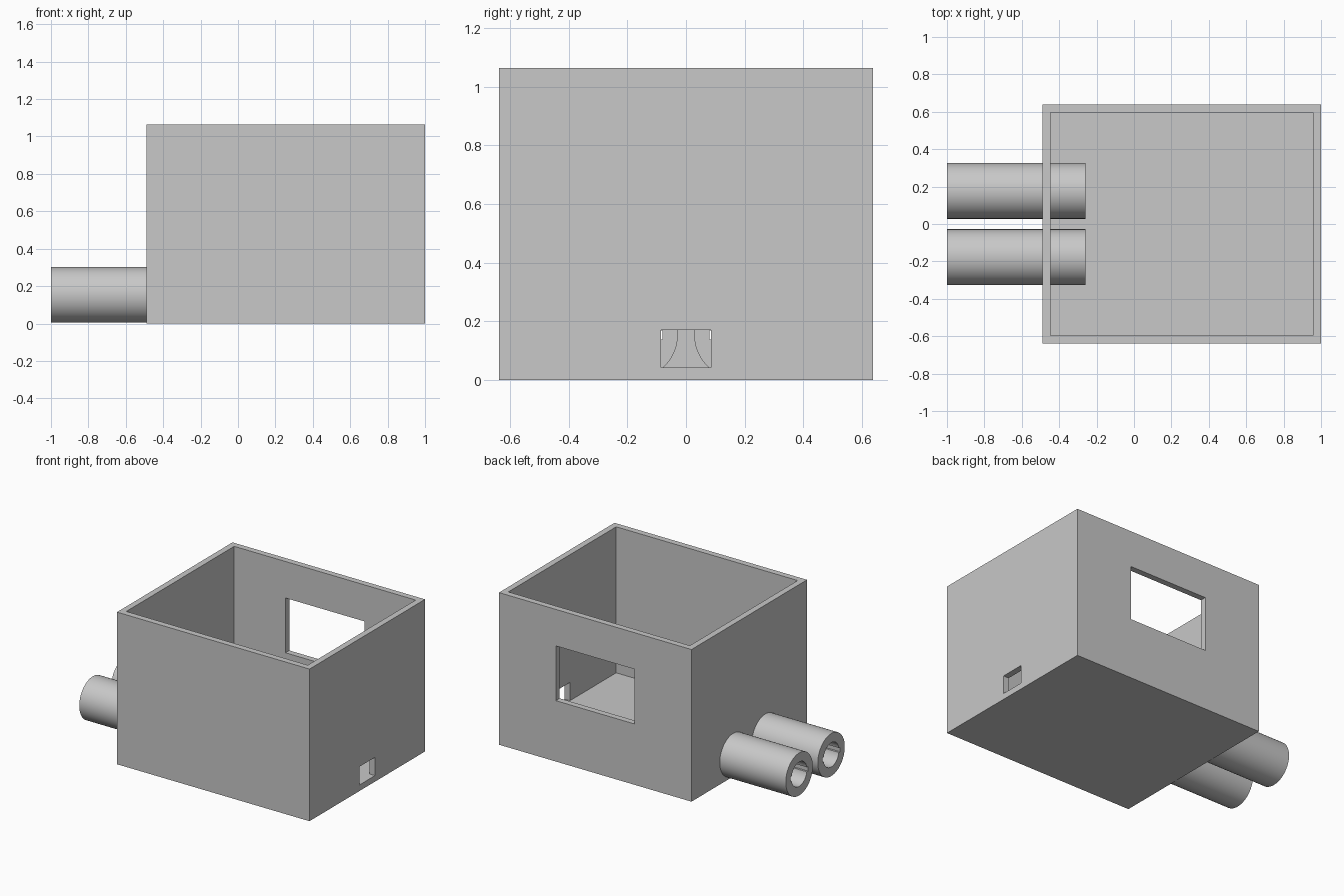
import bpy, bmesh, math
from mathutils import Matrix, Vector

cube = bpy.data.objects.get("Cube")
if cube:
    bpy.data.objects.remove(cube, do_unlink=True)

gray = bpy.data.materials.new("plain_gray")
gray.use_nodes = True
gray.diffuse_color = (0.58, 0.58, 0.58, 1)
bsdf = next(n for n in gray.node_tree.nodes if n.type == 'BSDF_PRINCIPLED')
bsdf.inputs["Base Color"].default_value = gray.diffuse_color

U = 2 / 47                       # one wall thickness
X0, X1, Y, H = -1 + 12 * U, 1, 15 * U, 25 * U
TUBE_R, BORE_R, TUBE_Y, TUBE_Z = 3.5 * U, 2 * U, 0.177, 0.153
TUBE_END = -0.258


def add_object(name, bm):
    mesh = bpy.data.meshes.new(name)
    bmesh.ops.recalc_face_normals(bm, faces=bm.faces)
    bm.to_mesh(mesh)
    bm.free()
    mesh.materials.append(gray)
    ob = bpy.data.objects.new(name, mesh)
    bpy.context.collection.objects.link(ob)
    return ob


def box(name, lo, hi):
    lo, hi = Vector(lo), Vector(hi)
    bm = bmesh.new()
    bmesh.ops.create_cube(bm, size=1, matrix=Matrix.Translation((lo + hi) / 2)
                          @ Matrix.Diagonal((*(hi - lo), 1)))
    return add_object(name, bm)


def rod(name, x0, x1, y, z, r):
    bm = bmesh.new()
    bmesh.ops.create_cone(bm, cap_ends=True, segments=48, radius1=r, radius2=r, depth=x1 - x0,
                          matrix=Matrix.Translation(((x0 + x1) / 2, y, z))
                          @ Matrix.Rotation(math.pi / 2, 4, 'Y'))
    return add_object(name, bm)


def activate(ob):
    bpy.ops.object.select_all(action='DESELECT')
    ob.select_set(True)
    bpy.context.view_layer.objects.active = ob


def cut(ob, cutter):
    cutter.hide_render = True
    mod = ob.modifiers.new("cut", 'BOOLEAN')
    mod.operation, mod.solver, mod.object = 'DIFFERENCE', 'EXACT', cutter
    activate(ob)
    bpy.ops.object.modifier_apply(modifier=mod.name)
    bpy.data.objects.remove(cutter, do_unlink=True)


# Open-topped housing
housing = box("housing", (X0, -Y, 0), (X1, Y, H))
cut(housing, box("cavity_cutter", (X0 + U, -Y + U, U), (X1 - U, Y - U, H + U)))
# Large window in the back wall
cx = (X0 + X1) / 2
cut(housing, box("window_cutter", (cx - 0.305, Y - 2 * U, 10 * U), (cx + 0.305, Y + U, 19 * U)))
# Small port at floor level in the left wall
cut(housing, box("port_cutter", (X1 - 2 * U, -2 * U, U), (X1 + U, 2 * U, 4 * U)))

# Twin tubes passing through the right wall, each with a keyed bore
for side, y in (("left", TUBE_Y), ("right", -TUBE_Y)):
    cut(housing, rod("bore_cutter", X0 - U, X0 + 2 * U, y, TUBE_Z, BORE_R + 0.015))
    tube = rod(side + "_tube", -1, TUBE_END, y, TUBE_Z, TUBE_R)
    cut(tube, rod("bore_cutter", -1.1, 0, y, TUBE_Z, BORE_R))
    cut(tube, box("key_cutter", (-1.1, y - BORE_R - 0.012, TUBE_Z - 0.016),
                  (0, y + BORE_R + 0.012, TUBE_Z + 0.016)))
    activate(tube)
    bpy.ops.object.shade_smooth_by_angle(angle=math.radians(30))
